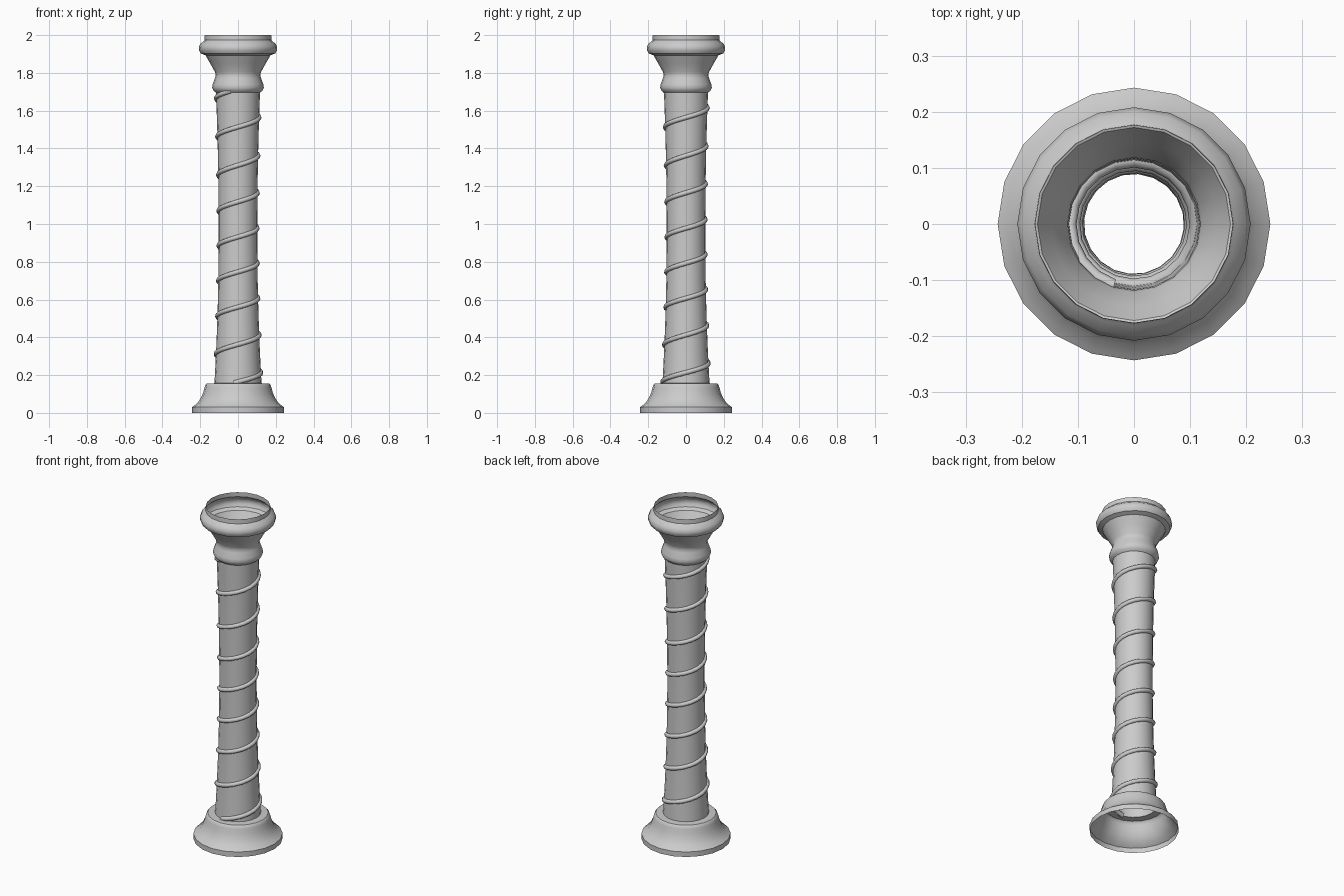
import bpy, bmesh, math

if "Cube" in bpy.data.objects:
    bpy.data.objects.remove(bpy.data.objects["Cube"])

SIDES = 20


def shaft_r(z):
    k = 0.022 if z < 0.95 else 0.016
    return 0.102 + k * ((z - 0.95) / 0.78) ** 2


def finish(name, bm, angle):
    me = bpy.data.meshes.new(name)
    bm.to_mesh(me)
    bm.free()
    ob = bpy.data.objects.new(name, me)
    bpy.context.collection.objects.link(ob)
    bpy.ops.object.select_all(action='DESELECT')
    ob.select_set(True)
    bpy.context.view_layer.objects.active = ob
    bpy.ops.object.shade_smooth_by_angle(angle=math.radians(angle))


def bridge(bm, rings):
    n = len(rings[0])
    for a, b in zip(rings, rings[1:]):
        for i in range(n):
            j = (i + 1) % n
            bm.faces.new((a[i], a[j], b[j], b[i]))


def lathe(name, profile):
    bm = bmesh.new()
    rings = []
    for r, z in profile:
        rings.append([bm.verts.new((r * math.cos(math.tau * i / SIDES),
                                    r * math.sin(math.tau * i / SIDES), z))
                      for i in range(SIDES)])
    bridge(bm, rings)
    finish(name, bm, 35)


# Flared foot, open underneath
lathe("base", [(.243, 0), (.243, .03), (.235, .036), (.215, .052), (.197, .078),
               (.184, .108), (.177, .135), (.173, .147), (.165, .155),
               (shaft_r(.157), .157)])

# Slightly waisted hollow shaft
zs = [.157 + (1.695 - .157) * i / 16 for i in range(17)]
lathe("shaft", [(shaft_r(z), z) for z in zs])

# Capital: neck bulge, flare, rounded ring and open collar
lathe("capital", [(shaft_r(1.695), 1.695), (.130, 1.706), (.137, 1.722), (.134, 1.74),
                  (.122, 1.772), (.118, 1.788), (.122, 1.805), (.147, 1.85),
                  (.172, 1.893), (.197, 1.903), (.206, 1.918), (.208, 1.935),
                  (.200, 1.953), (.182, 1.968), (.177, 1.973), (.176, 2.0)])

# Spiral cord wound around the shaft (heights are one full turn apart)
turns = [.115, .312, .513, .70, .885, 1.07, 1.26, 1.463, 1.665, 1.865]


def cord_z(t):
    i = min(int(t), len(turns) - 2)
    return turns[i] + (turns[i + 1] - turns[i]) * (t - i)


bm = bmesh.new()
rings = []
start, end, rod = 0.22, 8.2, 0.013
steps = int((end - start) * SIDES)
for s in range(steps + 1):
    t = start + (end - start) * s / steps
    a, z = math.pi + math.tau * t, cord_z(t)
    ring = []
    for k in range(8):
        q = math.tau * k / 8
        r = shaft_r(z) + rod * math.cos(q)
        ring.append(bm.verts.new((r * math.cos(a), r * math.sin(a), z + rod * math.sin(q))))
    rings.append(ring)
bridge(bm, rings)
bmesh.ops.recalc_face_normals(bm, faces=bm.faces)
finish("spiral_cord", bm, 60)
